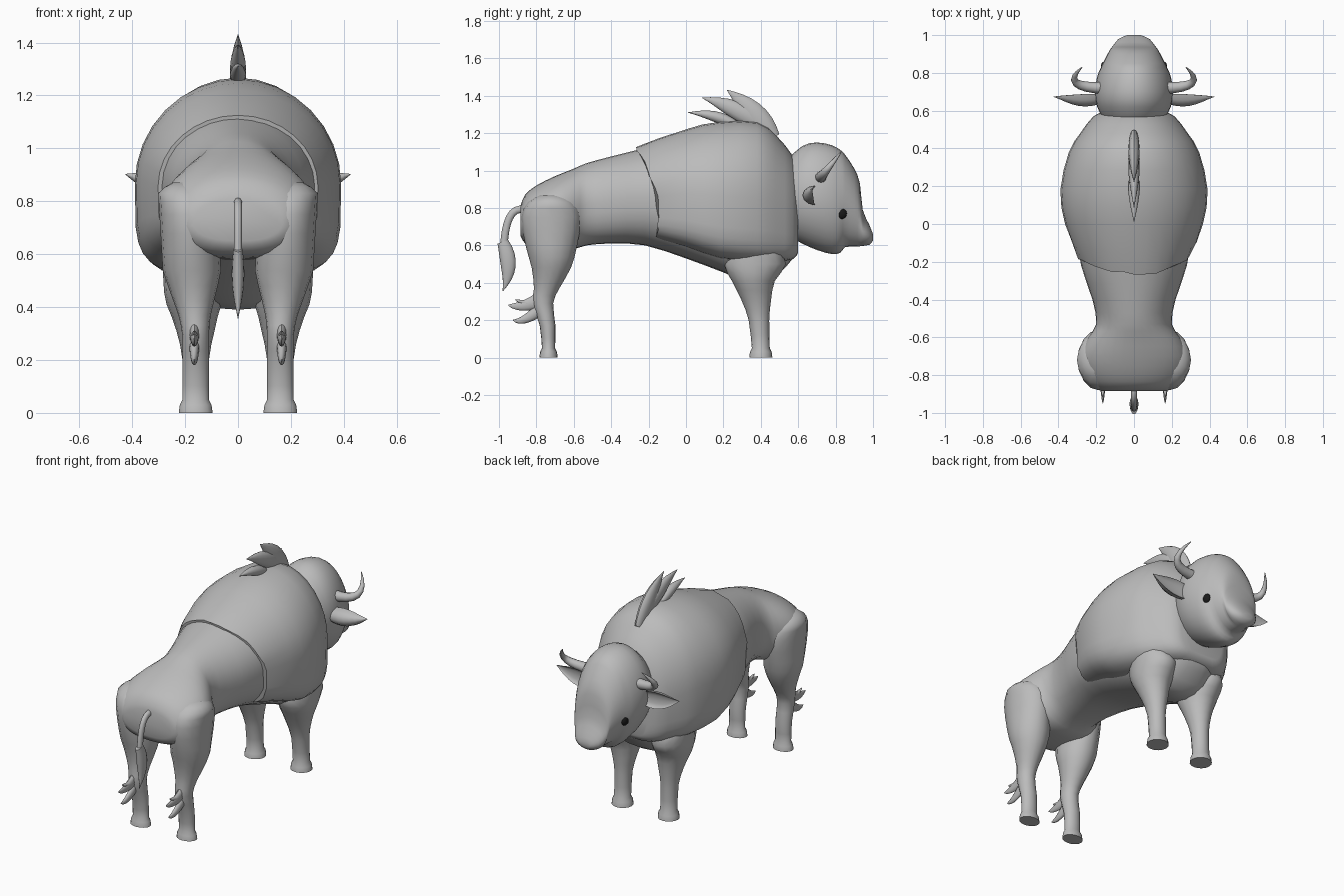
import bpy, bmesh, math, random
from mathutils import Vector

random.seed(4)
if "Cube" in bpy.data.objects:
    bpy.data.objects.remove(bpy.data.objects["Cube"])


def material(name, rgb):
    made = bpy.data.materials.new(name)
    made.use_nodes = True
    made.diffuse_color = (*rgb, 1)
    made.node_tree.nodes["Principled BSDF"].inputs["Base Color"].default_value = (*rgb, 1)
    return made


FUR = material("grey fur", (0.5, 0.5, 0.5))
EYE = material("black eye", (0.01, 0.01, 0.01))


def finish(name, bm, mat):
    bmesh.ops.recalc_face_normals(bm, faces=bm.faces)
    mesh = bpy.data.meshes.new(name)
    bm.to_mesh(mesh)
    bm.free()
    mesh.materials.append(mat)
    part = bpy.data.objects.new(name, mesh)
    bpy.context.collection.objects.link(part)
    bpy.ops.object.select_all(action="DESELECT")
    part.select_set(True)
    bpy.context.view_layer.objects.active = part
    bpy.ops.object.shade_smooth_by_angle(angle=math.radians(50))


def skin(name, rings):
    """Bridge a list of point rings and cap both ends."""
    bm = bmesh.new()
    loops = [[bm.verts.new(point) for point in ring] for ring in rings]
    count = len(loops[0])
    for near, far in zip(loops, loops[1:]):
        for i in range(count):
            j = (i + 1) % count
            bm.faces.new((near[i], near[j], far[j], far[i]))
    bm.faces.new(loops[0])
    bm.faces.new(loops[-1])
    finish(name, bm, FUR)


def refine(rows):
    """Insert a smooth in-between station in every span."""
    padded = [rows[0], *rows, rows[-1]]
    result = []
    for before, start, end, after in zip(padded, padded[1:], padded[2:], padded[3:]):
        middle = [(9 * (b + c) - a - d) / 16 for a, b, c, d in zip(before, start, end, after)]
        result += [start, middle]
    return result + [rows[-1]]


def signed_power(value, power):
    return math.copysign(abs(value) ** power, value)


def angles(count):
    return [math.tau * i / count for i in range(count)]


def slices(name, rows, widest=0.5, boxiness=2.0, hem=None):
    """Loft upright slices (y, top, bottom, half width), boxier below the widest line."""
    rings = []
    for y, top, bottom, width in refine(rows):
        middle = bottom + widest * (top - bottom)
        ring = []
        for angle in angles(32):
            across, up = math.cos(angle), math.sin(angle)
            power = 1 if up >= 0 else 2 / boxiness
            height = top - middle if up >= 0 else middle - bottom
            ring.append(Vector((width * signed_power(across, power), y,
                                middle + height * signed_power(up, power))))
        rings.append(ring)
    if hem:
        hem(rings)
    skin(name, rings)


def mirrored(name, rings):
    skin("left_" + name, rings)
    skin("right_" + name, [[Vector((-p.x, p.y, p.z)) for p in ring] for ring in rings])


def pointed(t):
    return max(1 - t, 0.01) ** 0.6


def leaf(t):
    return max(math.sin(math.pi * (0.25 + 0.75 * t)), 0.03)


def even(t):
    return 1


def strand(start, bend, end, wide, deep, swell, side=(1, 0, 0)):
    """Rings along a bent path, with the thickness following a swell rule."""
    start, bend, end = Vector(start), Vector(bend), Vector(end)
    steps = 8
    rings = []
    for i in range(steps + 1):
        t = i / steps
        centre = start.lerp(bend, t).lerp(bend.lerp(end, t), t)
        along = (bend - start).lerp(end - bend, t).normalized()
        across = Vector(side)
        across = (across - along * across.dot(along)).normalized()
        up = along.cross(across)
        rings.append([centre + swell(t) * (across * wide * math.cos(a) + up * deep * math.sin(a))
                      for a in angles(12)])
    return rings


def leg(name, rows):
    """A splayed leg from stations (y, z, half depth), ending in a flared hoof."""
    rings = []
    for y, z, depth in refine(rows):
        x = 0.16 + 0.06 * max(0, z - 0.3)
        width = min(0.11, max(0.05, 0.9 * depth))
        rings.append([Vector((x + width * math.cos(a), y + depth * math.sin(a), z))
                      for a in angles(16)])
    foot_y, foot_z, foot_depth = rows[-1]
    for flare, height in ((0.01, 0.03), (0.014, 0)):
        rings.append([Vector((0.16 + (0.05 + flare) * math.cos(a),
                              foot_y + (foot_depth + flare) * math.sin(a),
                              height)) for a in angles(16)])
    mirrored(name, rings)


# Torso, from broad rump to chest
slices("torso", [
    (-0.885, 0.81, 0.65, 0.17), (-0.86, 0.87, 0.61, 0.22), (-0.8, 0.92, 0.59, 0.268),
    (-0.7, 0.97, 0.58, 0.288), (-0.6, 1.01, 0.58, 0.245), (-0.53, 1.04, 0.6, 0.2),
    (-0.4, 1.075, 0.61, 0.22), (-0.22, 1.12, 0.6, 0.28), (0, 1.17, 0.53, 0.31),
    (0.2, 1.19, 0.455, 0.31), (0.37, 1.16, 0.39, 0.29), (0.48, 1.1, 0.43, 0.24),
    (0.58, 1, 0.54, 0.15)], boxiness=2.5)


# Shaggy front coat, with a ragged rear hem
def ragged_hem(rings):
    for ring, reach in zip(rings, (1, 0.5)):
        for point in ring:
            point.y -= reach * (0.4 * max(0, point.z - 0.86) + random.uniform(-0.012, 0.012))


slices("front_coat", [
    (-0.155, 1.125, 0.63, 0.302), (0, 1.22, 0.585, 0.365), (0.18, 1.26, 0.525, 0.39),
    (0.38, 1.26, 0.505, 0.345), (0.48, 1.19, 0.51, 0.285), (0.57, 1.08, 0.525, 0.215),
    (0.6, 1, 0.56, 0.15)], widest=0.46, boxiness=4.5, hem=ragged_hem)

# Head with chin and broad muzzle
slices("head", [
    (0.53, 1.05, 0.66, 0.15), (0.62, 1.13, 0.61, 0.195), (0.7, 1.15, 0.575, 0.207),
    (0.78, 1.135, 0.553, 0.195), (0.825, 1.11, 0.56, 0.177), (0.85, 1.085, 0.59, 0.165),
    (0.9, 1.01, 0.593, 0.14), (0.93, 0.93, 0.595, 0.122), (0.945, 0.79, 0.597, 0.11),
    (0.98, 0.71, 0.603, 0.082), (1, 0.66, 0.625, 0.035)])

# Ears, hollowed on the front
ear = strand((0.16, 0.69, 0.865), (0.3, 0.69, 0.86), (0.425, 0.675, 0.902),
             0.052, 0.066, leaf, side=(0, 0, 1))
for ring in ear:
    centre_y = sum(point.y for point in ring) / len(ring)
    for point in ring:
        if point.y > centre_y:
            point.y = centre_y - 0.3 * (point.y - centre_y)
mirrored("ear", ear)

# Horns, curling forward and up
mirrored("horn", strand((0.15, 0.72, 0.965), (0.4, 0.72, 0.96), (0.275, 0.83, 1.1),
                        0.032, 0.032, pointed, side=(0, 0, 1)))

# Eyes
for side, sign in (("left", 1), ("right", -1)):
    bm = bmesh.new()
    bmesh.ops.create_uvsphere(bm, u_segments=16, v_segments=10, radius=0.03)
    for vert in bm.verts:
        vert.co = Vector((vert.co.x * 0.6 + sign * 0.158, vert.co.y + 0.83, vert.co.z + 0.77))
    finish(side + "_eye", bm, EYE)

# Tuft of hair on the hump: each lock lies behind the one before
for place, base_y, base_z, tip_y, tip_z, thick in (
        ("front", 0.46, 1.17, 0.22, 1.43, 0.065),
        ("middle", 0.4, 1.24, 0.085, 1.39, 0.05),
        ("rear", 0.27, 1.24, 0.01, 1.31, 0.03)):
    bend = (0, (base_y + tip_y) / 2 + 0.02, (base_z + tip_z) / 2 + 0.03)
    skin(place + "_tuft", strand((0, base_y, base_z), bend, (0, tip_y, tip_z), 0.03, thick, leaf))

# Legs, from the top down
leg("front_leg", [
    (0.37, 0.6, 0.12), (0.37, 0.5, 0.165), (0.36, 0.41, 0.115), (0.375, 0.31, 0.08),
    (0.39, 0.2, 0.055), (0.4, 0.05, 0.048)])
leg("hind_leg", [
    (-0.72, 0.87, 0.06), (-0.72, 0.83, 0.125), (-0.72, 0.75, 0.16), (-0.72, 0.6, 0.138),
    (-0.72, 0.48, 0.105), (-0.745, 0.37, 0.068), (-0.765, 0.29, 0.055),
    (-0.74, 0.17, 0.042), (-0.735, 0.05, 0.035)])

# Hair spurs behind the hocks
for place, base_z, tip_y, tip_z, thick in (
        ("upper", 0.31, -0.95, 0.28, 0.042), ("lower", 0.26, -0.925, 0.2, 0.034),
        ("small", 0.28, -0.915, 0.31, 0.02)):
    mirrored(place + "_spur", strand((0.165, -0.78, base_z), (0.165, -0.87, tip_z - 0.02),
                                     (0.165, tip_y, tip_z), 0.02, thick, pointed))

# Tail with a tufted end
skin("tail", strand((0, -0.86, 0.79), (0, -0.97, 0.82), (0, -0.975, 0.56), 0.016, 0.02, even))
skin("tail_tuft", strand((0, -0.98, 0.62), (0, -0.92, 0.48), (0, -0.98, 0.355),
                         0.024, 0.042, leaf))
